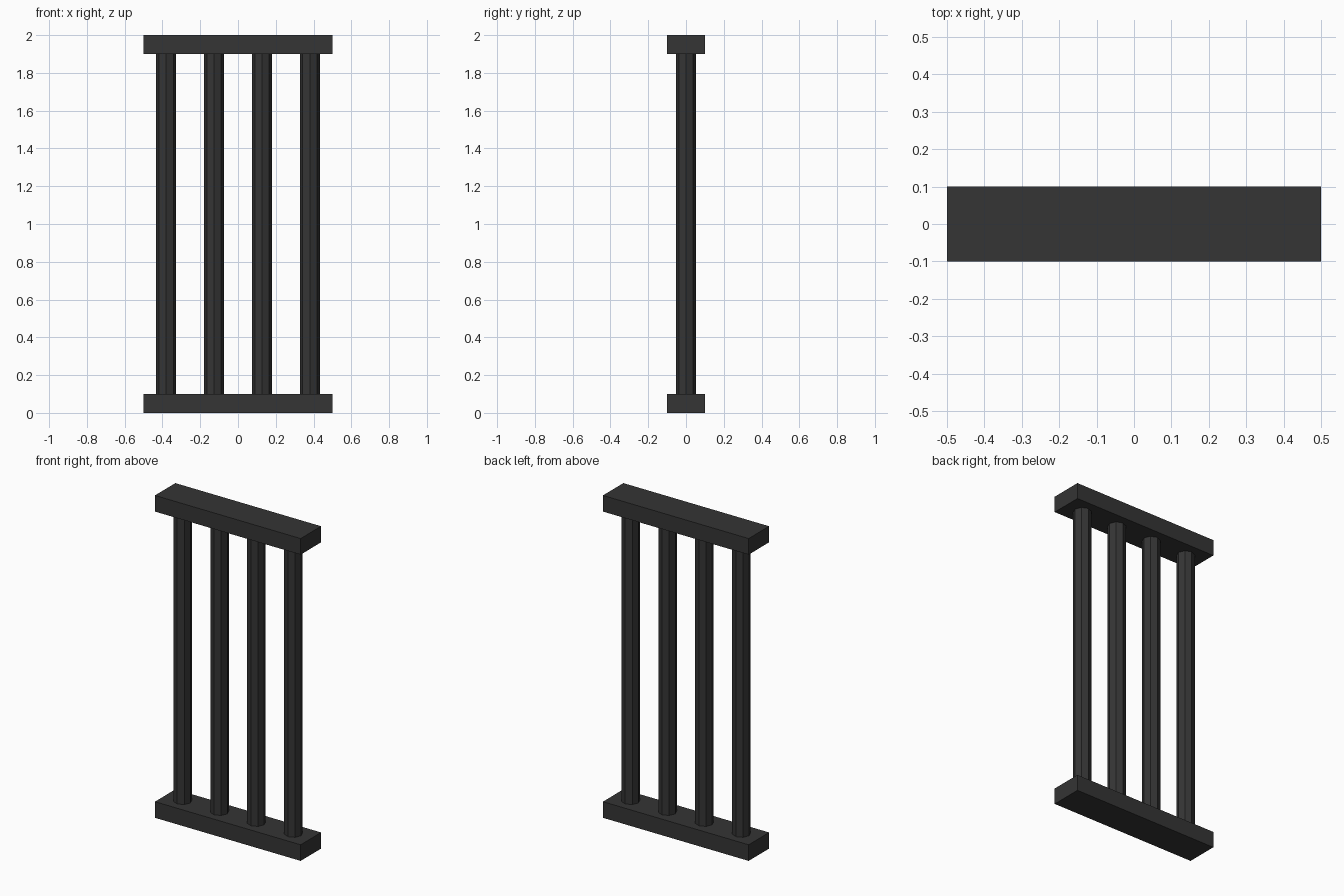
import bpy

if "Cube" in bpy.data.objects:
    bpy.data.objects.remove(bpy.data.objects["Cube"])

mat = bpy.data.materials.new("dark_iron")
mat.diffuse_color = (0.035, 0.035, 0.035, 1)
mat.use_nodes = True
mat.node_tree.nodes["Principled BSDF"].inputs["Base Color"].default_value = mat.diffuse_color


def finish(name):
    ob = bpy.context.object
    ob.name = name
    ob.data.materials.append(mat)
    return ob


# Bottom and top rails
for name, z in (("bottom_rail", 0.05), ("top_rail", 1.95)):
    bpy.ops.mesh.primitive_cube_add(size=1, location=(0, 0, z))
    rail = finish(name)
    rail.scale = (1.0, 0.2, 0.1)

# Four octagonal upright bars between the rails
for i in range(4):
    x = -0.38 + i * 0.76 / 3
    bpy.ops.mesh.primitive_cylinder_add(vertices=8, radius=0.053, depth=1.8,
                                        location=(x, 0, 1.0))
    finish(f"upright_bar_{i + 1}")
